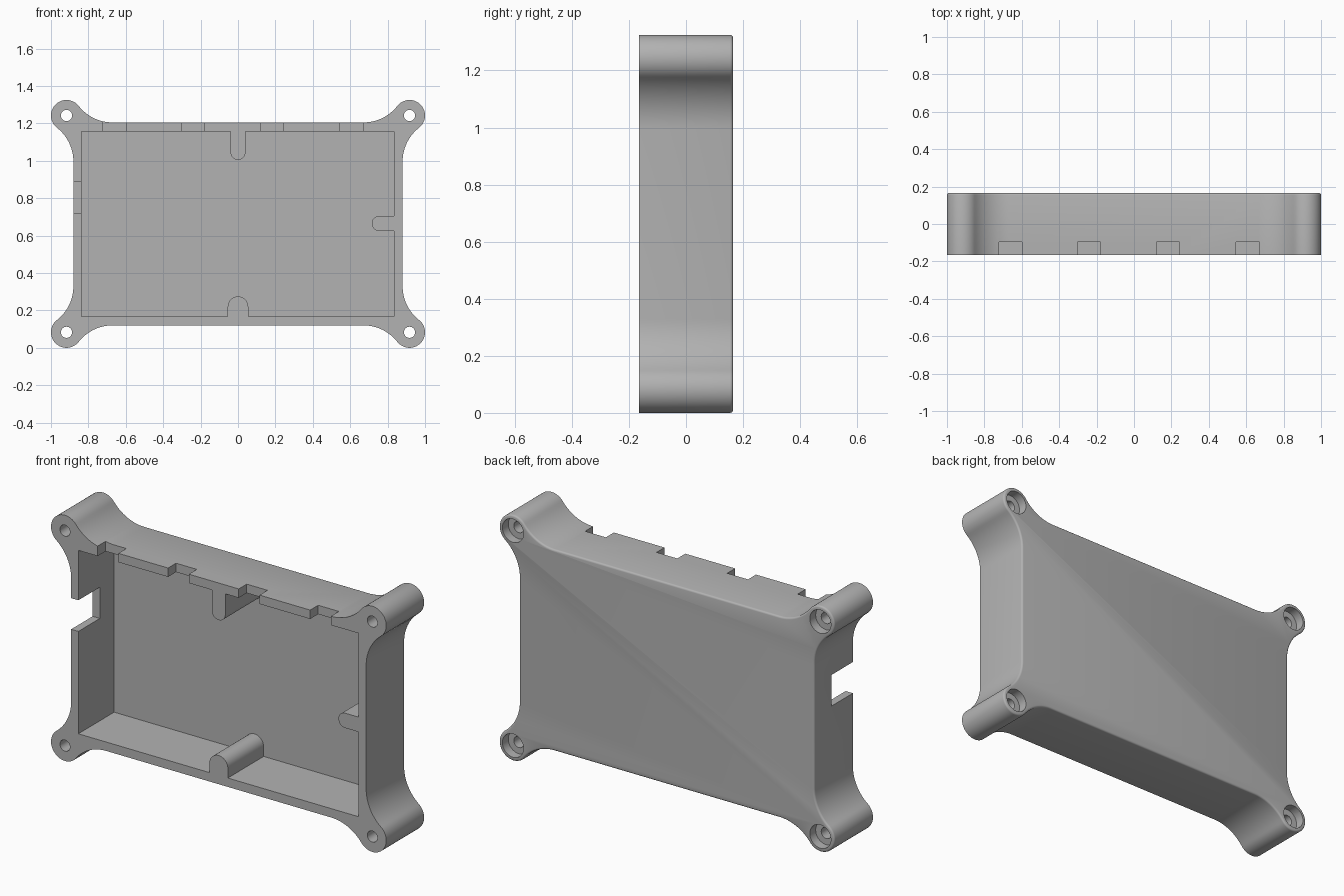
import bpy, bmesh, math
from mathutils import Vector

if "Cube" in bpy.data.objects:
    bpy.data.objects.remove(bpy.data.objects["Cube"])

HALF_D = 0.165            # half depth
MID_Z = 0.6625            # half height
BODY = Vector((0.88, 0.5425))
LUG = Vector((0.917, 0.5795))
LUG_R, FILLET_R = 0.083, 0.23
HOLE_R, BORE_R, BORE_D = 0.03, 0.063, 0.05
FLOOR = 0.025

grey = bpy.data.materials.new("plain grey")
grey.use_nodes = True
colour = (0.45, 0.45, 0.45, 1)
grey.diffuse_color = colour
grey.node_tree.nodes["Principled BSDF"].inputs["Base Color"].default_value = colour


def arc(c, r, a0, a1, n):
    return [(c[0] + r * math.cos(a0 + (a1 - a0) * i / n),
             c[1] + r * math.sin(a0 + (a1 - a0) * i / n)) for i in range(n + 1)]


def prism(name, points, y0, y1, back_bevel=0):
    """Extrude an x-z outline along y."""
    bm = bmesh.new()
    face = bm.faces.new([bm.verts.new((x, y0, z)) for x, z in points])
    new = bmesh.ops.extrude_face_region(bm, geom=[face])["geom"]
    moved = [v for v in new if isinstance(v, bmesh.types.BMVert)]
    bmesh.ops.translate(bm, vec=(0, y1 - y0, 0), verts=moved)
    bmesh.ops.recalc_face_normals(bm, faces=bm.faces)
    if back_bevel:
        rim = [e for e in bm.edges if all(v.co.y > y1 - 1e-5 for v in e.verts)]
        bmesh.ops.bevel(bm, geom=rim, offset=back_bevel, segments=3,
                        profile=0.5, affect='EDGES')
    mesh = bpy.data.meshes.new(name)
    bm.to_mesh(mesh)
    bm.free()
    mesh.materials.append(grey)
    obj = bpy.data.objects.new(name, mesh)
    bpy.context.collection.objects.link(obj)
    return obj


def box(x0, x1, y0, y1, z0, z1):
    return prism("cutter", [(x0, z0), (x1, z0), (x1, z1), (x0, z1)], y0, y1)


def cut(target, cutter):
    mod = target.modifiers.new("cut", 'BOOLEAN')
    mod.operation, mod.solver, mod.object = 'DIFFERENCE', 'EXACT', cutter
    bpy.context.view_layer.update()
    result = bpy.data.meshes.new_from_object(
        target.evaluated_get(bpy.context.evaluated_depsgraph_get()))
    target.modifiers.clear()
    target.data = result
    bpy.data.objects.remove(cutter)


# Outline of one corner: concave fillet, round lug, concave fillet
off = LUG.x - BODY.x
run = math.sqrt((FILLET_R + LUG_R) ** 2 - (FILLET_R - off) ** 2)
side_c = Vector((BODY.x + FILLET_R, LUG.y - run))
top_c = Vector((LUG.x - run, BODY.y + FILLET_R))
to_side, to_top = side_c - LUG, top_c - LUG
a_side = math.atan2(to_side.y, to_side.x)
a_top = math.atan2(to_top.y, to_top.x)
corner = arc(side_c, FILLET_R, math.pi, a_side + math.pi, 14)
corner += arc(LUG, LUG_R, a_side, a_top, 28)[1:-1]
corner += arc(top_c, FILLET_R, a_top - math.pi, -math.pi / 2, 14)

outline = []
for sx, sz in ((1, 1), (-1, 1), (-1, -1), (1, -1)):
    pts = corner if sx * sz > 0 else corner[::-1]
    outline += [(sx * x, MID_Z + sz * z) for x, z in pts]

case = prism("enclosure_shell", outline, -HALF_D, HALF_D, 0.01)

# Cavity whose outline leaves three round-ended ribs standing on the walls
L, R, B, T = -0.837, 0.835, 0.168, 1.157
pi = math.pi
cavity = [(L, B), (-0.055, B)] + arc((0, 0.22), 0.055, pi, 0, 16) + [(0.055, B), (R, B)]
cavity += [(R, 0.625)] + arc((0.755, 0.665), 0.04, 1.5 * pi, 0.5 * pi, 16) + [(R, 0.705), (R, T)]
cavity += [(0.04, T)] + arc((0, 1.045), 0.04, 0, -pi, 16) + [(-0.04, T), (L, T)]
cut(case, prism("cutter", cavity, -HALF_D - 0.1, HALF_D - FLOOR))

# Slots along the top wall
for x in (-0.66, -0.24, 0.182, 0.608):
    cut(case, box(x - 0.062, x + 0.062, -0.3, -0.097, T - 0.001, 1.32))

# Cable opening in the side wall
cut(case, box(-0.95, L + 0.003, -0.3, 0.018, 0.72, 0.888))

# Screw holes with wide recesses at the back
for sx in (-1, 1):
    for sz in (-1, 1):
        c = (sx * LUG.x, MID_Z + sz * LUG.y)
        cut(case, prism("cutter", arc(c, HOLE_R, 0, 2 * pi, 24)[:-1], -0.3, 0.3))
        cut(case, prism("cutter", arc(c, BORE_R, 0, 2 * pi, 32)[:-1], HALF_D - BORE_D, 0.3))

bpy.ops.object.select_all(action='DESELECT')
case.select_set(True)
bpy.context.view_layer.objects.active = case
bpy.ops.object.shade_smooth_by_angle(angle=math.radians(35))
